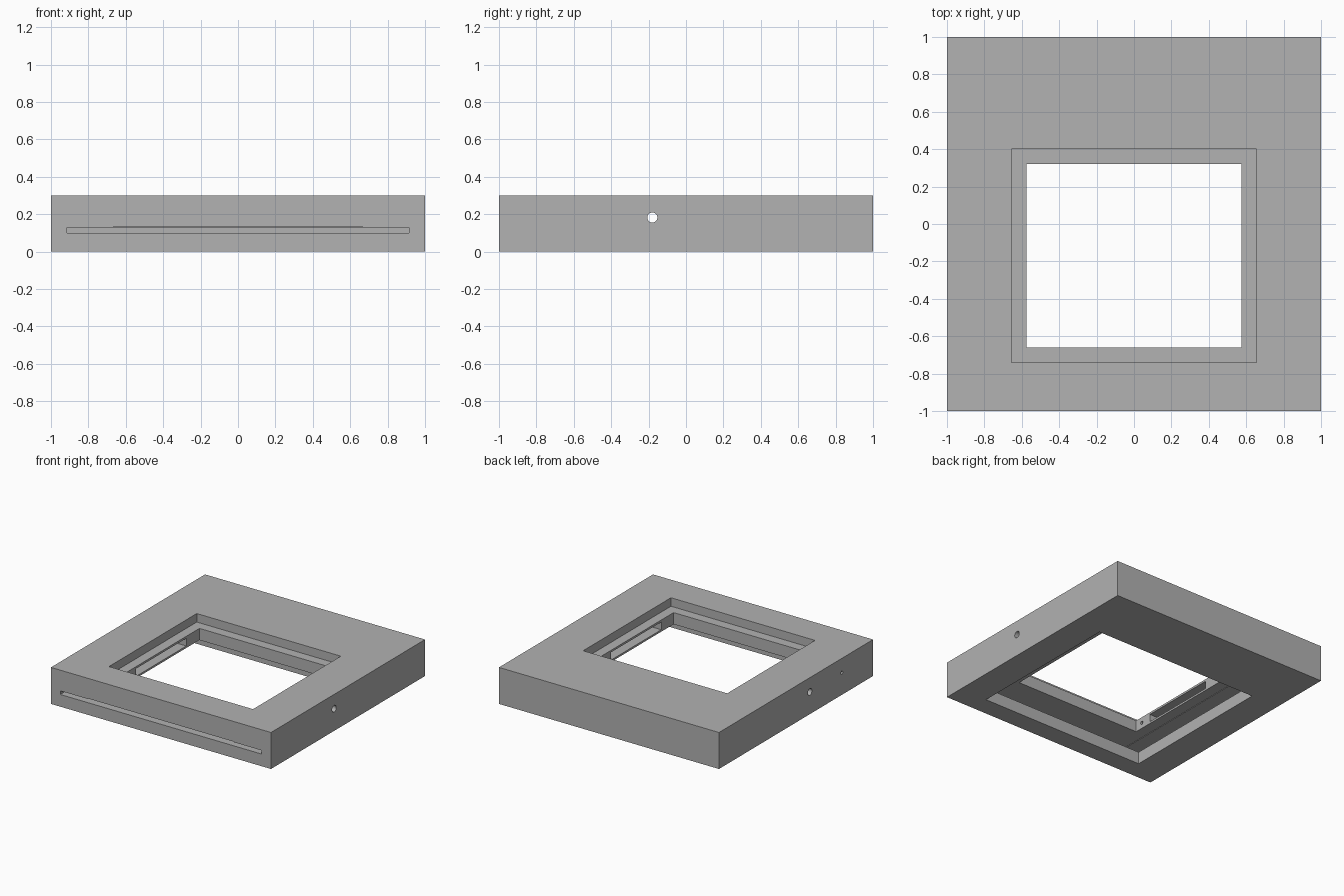
import bpy
import math

default = bpy.data.objects.get("Cube")
if default:
    bpy.data.objects.remove(default, do_unlink=True)

grey = bpy.data.materials.new("plain grey")
grey.use_nodes = True
colour = (0.445, 0.445, 0.445, 1)
grey.diffuse_color = colour
grey.node_tree.nodes["Principled BSDF"].inputs["Base Color"].default_value = colour


def box(name, xs, ys, zs):
    """Box spanning the given (low, high) ranges."""
    spans = (xs, ys, zs)
    bpy.ops.mesh.primitive_cube_add(size=1, location=[(a + b) / 2 for a, b in spans])
    ob = bpy.context.object
    ob.name = name
    ob.scale = [b - a for a, b in spans]
    bpy.ops.object.transform_apply(location=True, scale=True)
    ob.data.materials.append(grey)
    return ob


def bore(name, radius, x, y, z, length):
    """Round cutter lying along x."""
    bpy.ops.mesh.primitive_cylinder_add(vertices=24, radius=radius, depth=length,
                                        location=(x, y, z), rotation=(0, math.pi / 2, 0))
    ob = bpy.context.object
    ob.name = name
    ob.data.materials.append(grey)
    return ob


def cut(body, cutter):
    cutter.hide_render = True
    mod = body.modifiers.new(cutter.name, 'BOOLEAN')
    mod.operation = 'DIFFERENCE'
    mod.solver = 'EXACT'
    mod.object = cutter
    bpy.context.view_layer.objects.active = body
    bpy.ops.object.modifier_apply(modifier=mod.name)
    bpy.data.objects.remove(cutter, do_unlink=True)


frame = box("frame_body", (-1, 1), (-1, 1), (0, 0.3))

# Stepped window: through opening, upper rebate, wider lower rebate
cut(frame, box("window_cut", (-0.575, 0.575), (-0.66, 0.32), (-0.1, 0.4)))
cut(frame, box("upper_rebate_cut", (-0.655, 0.655), (-0.74, 0.40), (0.23, 0.4)))
# Slide-in slot from the front, with a shallow relief in its ceiling
cut(frame, box("slot_cut", (-0.915, 0.915), (-1.1, 0.66), (0.10, 0.13)))
cut(frame, box("lower_rebate_cut", (-0.75, 0.75), (-0.84, 0.49), (-0.1, 0.11)))
cut(frame, box("slot_relief_cut", (-0.665, 0.665), (-1.1, 0.41), (0.12, 0.134)))

# Pockets in the side walls of the window, and round holes to the outside
for side in (-1, 1):
    xs = sorted((side * 0.5, side * 0.665))
    cut(frame, box("pocket_cut", xs, (-0.50, 0.15), (0.15, 0.213)))
    cut(frame, bore("side_hole_cut", 0.027, side * 0.85, -0.18, 0.182, 0.6))
cut(frame, bore("small_hole_cut", 0.013, -0.85, -0.595, 0.182, 0.7))
